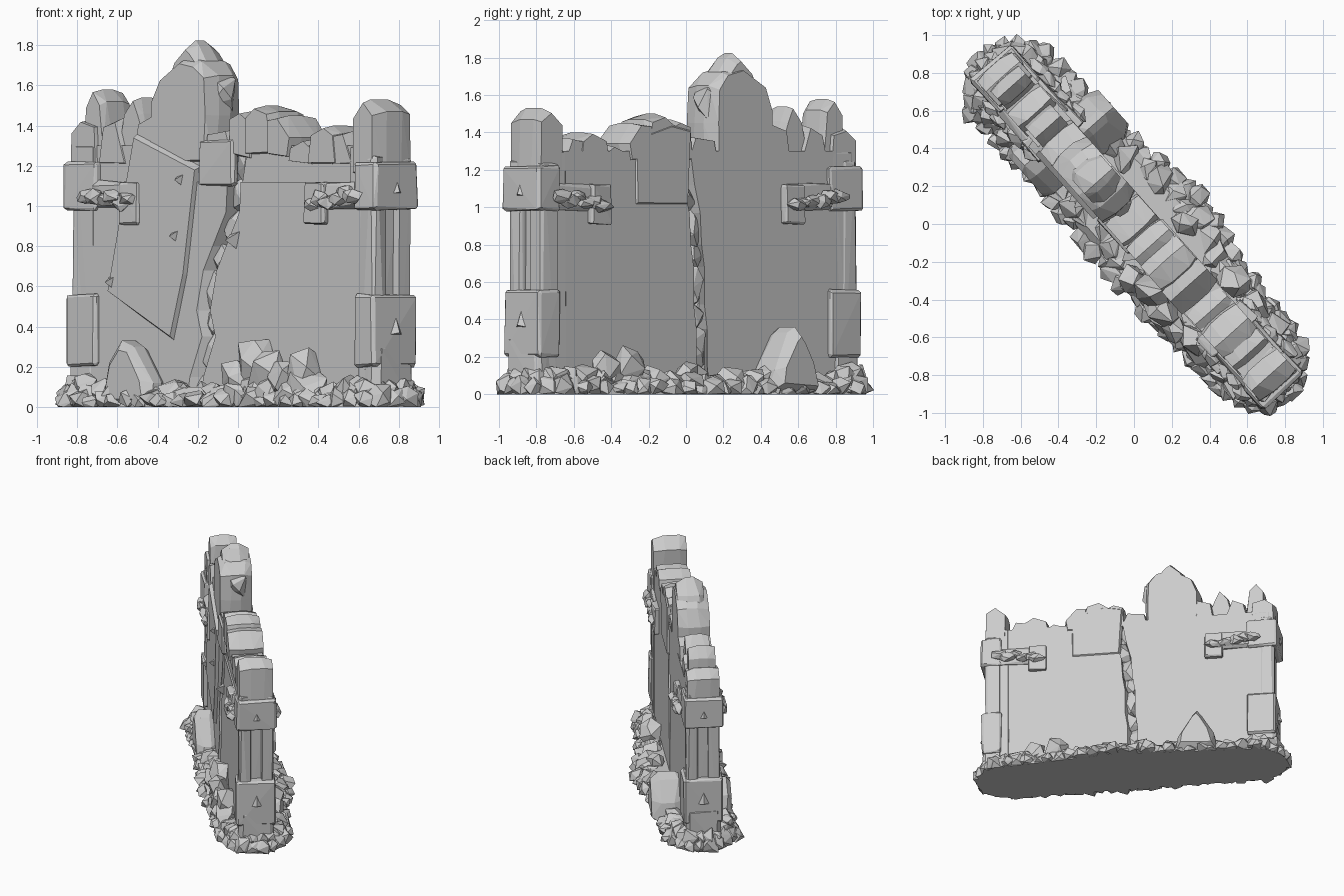
import bpy, bmesh, math, random
from mathutils import Vector, Matrix

random.seed(11)
cube = bpy.data.objects.get("Cube")
if cube:
    bpy.data.objects.remove(cube)

stone_mat = bpy.data.materials.new("grey_stone")
stone_mat.use_nodes = True
GREY = (0.6, 0.6, 0.6, 1)
stone_mat.diffuse_color = GREY
stone_mat.node_tree.nodes["Principled BSDF"].inputs["Base Color"].default_value = GREY

# The wall is modelled along x with its front at -y, then turned to the diagonal
TURN = Matrix.Translation((0.01, -0.01, 0)) @ Matrix.Rotation(math.radians(-48.3), 4, 'Z')


def jit(a):
    return random.uniform(-a, a)


def finish(name, bm):
    """Turn a bmesh into a flat shaded stone object."""
    bmesh.ops.recalc_face_normals(bm, faces=bm.faces)
    bmesh.ops.transform(bm, matrix=TURN, verts=bm.verts)
    mesh = bpy.data.meshes.new(name)
    bm.to_mesh(mesh)
    bm.free()
    mesh.materials.append(stone_mat)
    bpy.context.collection.objects.link(bpy.data.objects.new(name, mesh))


def hull(bm, points):
    """Add the convex hull of the points, never going below the ground."""
    verts = [bm.verts.new((p[0], p[1], max(p[2], 0))) for p in points]
    res = bmesh.ops.convex_hull(bm, input=verts)
    loose = {g for g in res["geom_interior"] + res["geom_unused"]
             if isinstance(g, bmesh.types.BMVert)}
    bmesh.ops.delete(bm, geom=list(loose), context='VERTS')


def block(bm, x0, x1, y0, y1, z0, z1, cut=0.015, rough=0.006):
    """Chipped block: a box with uneven chamfered corners."""
    pts = []
    for x, sx in ((x0, 1), (x1, -1)):
        for y, sy in ((y0, 1), (y1, -1)):
            for z, sz in ((z0, 1), (z1, -1)):
                for axis in range(3):
                    c = [cut + jit(rough) for _ in range(3)]
                    c[axis] = jit(rough)
                    pts.append((x + sx * c[0], y + sy * c[1], z + sz * c[2]))
    hull(bm, pts)


def rock(bm, center, size):
    """Irregular faceted boulder with evenly spread corners."""
    spin = random.uniform(0, math.tau)
    pts = []
    for i in range(12):
        h = 1 - (2 * i + 1) / 12
        a = spin + 2.4 * i + jit(0.35)
        r = math.sqrt(1 - h * h)
        k = random.uniform(0.8, 1.2)
        d = (r * math.cos(a), r * math.sin(a), h)
        pts.append([c + k * e * s for c, e, s in zip(center, d, size)])
    hull(bm, pts)


def crest(bm, outline, depth, y=0.0, inset=0.87):
    """Upright stone: outline in x and z with bevelled front and back."""
    mid = sum((Vector(p) for p in outline), Vector((0, 0))) / len(outline)
    pts = []
    for sy in (-1, 1):
        for p in outline:
            q = mid + (Vector(p) - mid) * (inset + jit(0.06))
            pts.append((p[0], y + sy * depth * (0.45 + jit(0.2)), p[1]))
            pts.append((q.x, y + sy * depth, q.y))
    hull(bm, pts)


# Crack path: height, x on the front face, x on the back face
CRACK = [(0, -0.22, -0.04), (0.15, -0.19, -0.02), (0.35, -0.1, -0.02), (0.48, -0.14, 0.0),
         (0.68, -0.09, 0.0), (0.8, -0.02, 0.02), (0.97, 0.08, 0.03), (1.12, 0.09, 0.07),
         (1.3, 0.13, 0.1)]


def wall_half(name, side, z0, z1, front_y, back_y):
    rows = [r for r in CRACK if z0 <= r[0] <= z1]
    bm = bmesh.new()
    loops = []
    for col, y, gap in ((1, front_y, 0.05), (2, back_y, 0.038)):
        edge = [(r[col] + side * gap, y, r[0]) for r in rows]
        loops.append([bm.verts.new(p) for p in
                      [(side * 1.05, y, rows[0][0])] + edge + [(side * 1.05, y, rows[-1][0])]])
    front, back = loops
    bm.faces.new(front)
    bm.faces.new(back)
    n = len(front)
    for i in range(n):
        bm.faces.new((front[i], front[(i + 1) % n], back[(i + 1) % n], back[i]))
    finish(name, bm)


for side, label in ((-1, "right"), (1, "left")):
    wall_half("lower_wall_" + label, side, 0, 1.12, -0.12, 0.12)
    wall_half("upper_wall_" + label, side, 1.1, 1.3, -0.108, 0.12)

# Rough stones set back inside the crack
bm = bmesh.new()
for a, b in zip(CRACK, CRACK[1:]):
    m = [(p + q) / 2 for p, q in zip(a, b)]
    tall = (b[0] - a[0]) * 0.65
    for x, y in ((m[1], -0.05), (m[2], 0.06)):
        rock(bm, (x, y, m[0]), (0.08, 0.05, tall))
finish("crack_stones", bm)

# End pillars, with shafts, bases, collars, studs and broken side brackets
for s, label in ((-1, "right"), (1, "left")):
    def b(bm, x0, x1, y0, y1, z0, z1, **k):
        block(bm, min(s * x0, s * x1), max(s * x0, s * x1), y0, y1, z0, z1, **k)
    inner, outer, arm = (1.01, 1.165, 0.655) if s > 0 else (0.92, 1.15, 0.59)
    bm = bmesh.new()
    b(bm, 0.95, 1.1, -0.119, 0.119, 0, 1.3, cut=0.01)
    for y in (-0.08, 0.08):
        b(bm, 1.02, outer - 0.025, y - 0.045, y + 0.045, 0, 1.25, rough=0.012)
    finish("pillar_shaft_" + label, bm)
    bm = bmesh.new()
    b(bm, inner, outer, -0.148, 0.148, 0.2, 0.56)
    b(bm, inner + 0.04, outer, -0.13, 0.13, 0, 0.32, cut=0.03)
    finish("pillar_base_" + label, bm)
    bm = bmesh.new()
    b(bm, inner, outer + 0.01, -0.148, 0.148, 0.98, 1.22)
    finish("pillar_collar_" + label, bm)
    bm = bmesh.new()
    for z in (0.4, 1.1):
        hull(bm, [(s * outer, -0.04, z - 0.04), (s * outer, 0.04, z - 0.04),
                  (s * outer, 0, z + 0.05), (s * (outer + 0.03), 0, z - 0.03)])
    finish("pillar_studs_" + label, bm)
    bm = bmesh.new()
    for f in (-1, 1):
        y = sorted((f * 0.1, f * 0.16))
        b(bm, arm, arm + 0.14, y[0], y[1], 0.91, 1.12, cut=0.01)
        y = sorted((f * 0.1, f * 0.145))
        b(bm, arm + 0.1, inner + 0.03, y[0], y[1], 0.99, 1.12, rough=0.012)
        for i in range(6):
            rock(bm, (s * (arm + 0.07 + 0.06 * i), f * (0.16 + jit(0.012)), 1.02 + 0.008 * i + jit(0.02)),
                 (0.07, 0.04, 0.04))
    finish("broken_bracket_" + label, bm)

# Ragged peak
bm = bmesh.new()
crest(bm, [(-0.5, 1.2), (-0.55, 1.3), (-0.55, 1.52), (-0.49, 1.65), (-0.32, 1.75),
           (-0.2, 1.72), (-0.12, 1.65), (-0.11, 1.45), (-0.12, 1.2)], 0.12, 0, 0.9)
crest(bm, [(-0.5, 1.55), (-0.42, 1.72), (-0.31, 1.825), (-0.27, 1.8), (-0.19, 1.7), (-0.16, 1.5)], 0.1, 0.01, 0.72)
rock(bm, (-0.17, 0.01, 1.56), (0.1, 0.1, 0.12))
finish("peak_stone", bm)

# Ragged top stones: depth, then the outline in x and z
TOPS = [
    (0.12, [(-1.14, 1.15), (-1.14, 1.37), (-1.06, 1.43), (-0.95, 1.4), (-0.93, 1.15)]),
    (0.1, [(-1.06, 1.25), (-1.05, 1.5), (-0.99, 1.58), (-0.93, 1.52), (-0.9, 1.25)]),
    (0.115, [(-0.94, 1.2), (-0.9, 1.4), (-0.8, 1.44), (-0.72, 1.2)]),
    (0.09, [(-0.82, 1.25), (-0.77, 1.46), (-0.7, 1.54), (-0.66, 1.46), (-0.58, 1.25)]),
    (0.118, [(-0.68, 1.2), (-0.64, 1.42), (-0.52, 1.46), (-0.4, 1.2)]),
    (0.118, [(-0.14, 1.25), (-0.12, 1.36), (0.03, 1.38), (0.08, 1.25)]),
    (0.12, [(0.04, 1.25), (0.05, 1.44), (0.13, 1.47), (0.2, 1.43), (0.22, 1.22)]),
    (0.125, [(0.17, 1.25), (0.17, 1.44), (0.24, 1.5), (0.35, 1.47), (0.4, 1.25)]),
    (0.13, [(0.34, 1.25), (0.34, 1.44), (0.42, 1.45), (0.52, 1.34), (0.5, 1.24)]),
    (0.115, [(0.48, 1.22), (0.5, 1.29), (0.6, 1.33), (0.68, 1.28), (0.68, 1.2)]),
    (0.12, [(0.62, 1.2), (0.65, 1.36), (0.76, 1.4), (0.84, 1.36), (0.86, 1.2)]),
    (0.115, [(0.8, 1.2), (0.82, 1.36), (0.9, 1.37), (0.98, 1.2)]),
    (0.125, [(0.98, 1.15), (0.97, 1.45), (1.06, 1.53), (1.14, 1.47), (1.145, 1.15)])]
bm = bmesh.new()
for depth, outline in TOPS:
    crest(bm, outline, depth)
crest(bm, [(0.08, 1.01), (0.05, 1.42), (0.2, 1.44), (0.45, 1.36), (0.46, 1.01)], 0.035, 0.095, 0.96)
finish("top_stones", bm)

# Broken facing slab leaning on the front
bm = bmesh.new()
slab = [(-0.64, 1.37), (-0.17, 1.2), (-0.26, 0.65), (-0.36, 0.32), (-0.84, 0.56)]
hull(bm, [(x, -0.1, z) for x, z in slab]
     + [(-0.44 + (x + 0.44) * 0.97, -0.145, 0.85 + (z - 0.85) * 0.94) for x, z in slab])
finish("leaning_slab", bm)
bm = bmesh.new()
block(bm, -0.17, 0.09, -0.13, -0.08, 1.1, 1.33)
for x, z in ((-0.29, 1.13), (-0.33, 0.85), (0.09, 0.83), (-0.81, 0.62)):
    hull(bm, [(x - 0.04, -0.11, z + 0.03), (x + 0.05, -0.11, z + 0.05),
              (x + 0.02, -0.11, z - 0.05), (x, -0.18, z)])
finish("facing_chips", bm)


# Rubble around the foot: a low bed covered with rocks
def bulge(x):
    return 0.09 * math.exp(-((x - 0.1) / 0.4) ** 2)


bm = bmesh.new()
bed = [(sx * 0.98 + 0.245 * math.cos(a), 0.245 * math.sin(a))
       for sx, start in ((1, -90), (-1, 90))
       for a in (math.radians(start + 30 * i) for i in range(7))] + [(0.1, 0.32)]
hull(bm, [(x * k, y * k, z) for x, y in bed for k, z in ((1, 0), (0.95, 0.06), (0.8, 0.1))])
finish("rubble_bed", bm)

bm = bmesh.new()
for f in (-1, 1):
    for off, step, size, z in ((0.235, 0.085, 0.07, 0.025), (0.17, 0.1, 0.085, 0.06)):
        for i in range(int(2 / step) + 1):
            x = -1 + i * step + jit(0.02)
            y = f * (off + jit(0.015)) + (bulge(x) if f > 0 else 0)
            r = size * random.uniform(0.85, 1.15)
            rock(bm, (x, y, z + jit(0.015)), (r, r, r * random.uniform(0.7, 1.1)))
    for ring, z in ((0.21, 0.03), (0.17, 0.08)):
        for i in range(10):
            a = math.radians(-90 + 20 * i)
            r = 0.068 * random.uniform(0.85, 1.15)
            rock(bm, (f * (0.98 + ring * math.cos(a)), ring * math.sin(a), z), (r, r, r * 1.2))
finish("rubble", bm)

# Larger boulders leaning against the wall
bm = bmesh.new()
crest(bm, [(-0.71, 0), (-0.68, 0.16), (-0.59, 0.31), (-0.55, 0.36), (-0.51, 0.33),
           (-0.4, 0.13), (-0.37, 0)], 0.13, 0.2, 0.7)
crest(bm, [(-0.78, 0), (-0.72, 0.22), (-0.63, 0.33), (-0.55, 0.3), (-0.42, 0.12), (-0.4, 0)], 0.08, -0.18, 0.75)
for x, y, z, r in ((0.31, -0.17, 0.23, 0.12), (0.43, -0.19, 0.17, 0.12), (0.66, -0.17, 0.19, 0.12),
                   (0.55, -0.21, 0.14, 0.1), (0.2, -0.2, 0.14, 0.1), (0.57, 0.19, 0.15, 0.11),
                   (0.73, 0.19, 0.14, 0.1), (0.16, 0.2, 0.1, 0.09), (-0.95, -0.19, 0.1, 0.08)):
    rock(bm, (x, y, z), (r * 0.9, r * 0.75, r * 1.1))
    rock(bm, (x + jit(0.05), y, z * 0.4), (r * 1.1, r * 0.9, r * 0.9))
finish("boulders", bm)
